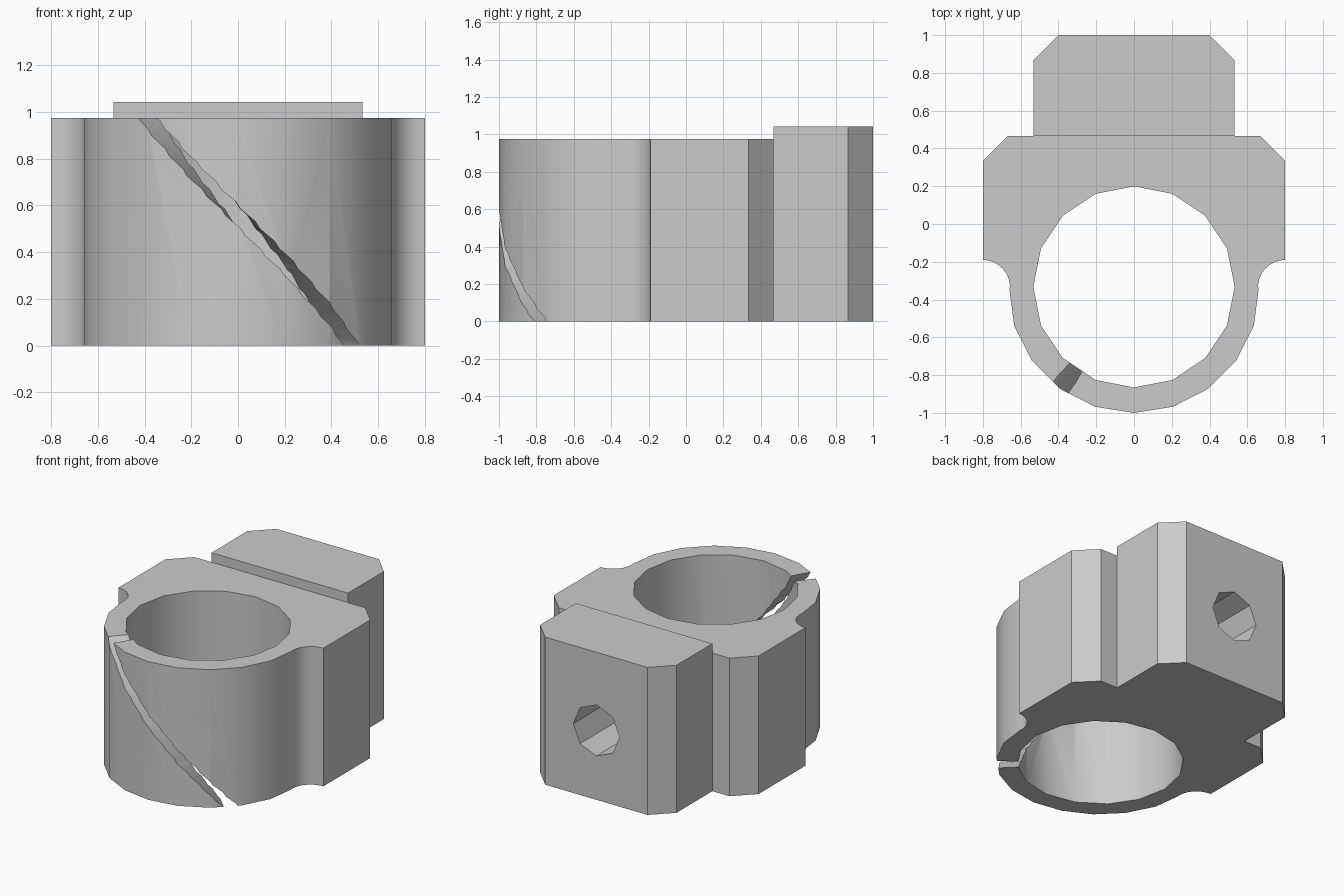
import bpy, bmesh
from math import sin, cos, radians, pi

if "Cube" in bpy.data.objects:
    bpy.data.objects.remove(bpy.data.objects["Cube"], do_unlink=True)

HEIGHT, BLOCK_HEIGHT = 0.975, 1.042
RING_Y, OUTER, INNER = -0.333, 0.667, 0.533

grey = bpy.data.materials.new("plain grey")
grey.use_nodes = True
grey.diffuse_color = (0.6, 0.6, 0.6, 1)
grey.node_tree.nodes["Principled BSDF"].inputs["Base Color"].default_value = (0.6, 0.6, 0.6, 1)


def finish(name, bm):
    bmesh.ops.recalc_face_normals(bm, faces=bm.faces)
    mesh = bpy.data.meshes.new(name)
    bm.to_mesh(mesh)
    bm.free()
    mesh.materials.append(grey)
    obj = bpy.data.objects.new(name, mesh)
    bpy.context.collection.objects.link(obj)
    return obj


def prism(name, outline, z0, z1):
    bm = bmesh.new()
    face = bm.faces.new([bm.verts.new((x, y, z0)) for x, y in outline])
    top = bmesh.ops.extrude_face_region(bm, geom=[face])["geom"]
    verts = [v for v in top if isinstance(v, bmesh.types.BMVert)]
    bmesh.ops.translate(bm, verts=verts, vec=(0, 0, z1 - z0))
    return finish(name, bm)


def mirrored(right):
    # right half outline runs from the front up to the back
    return right + [(-x, y) for x, y in reversed(right) if x > 0.001]


def circle(r, n, cy=0.0):
    return [(r * sin(2 * pi * i / n), cy - r * cos(2 * pi * i / n)) for i in range(n)]


def boolean(obj, other, operation):
    mod = obj.modifiers.new(operation.lower(), "BOOLEAN")
    mod.object, mod.operation, mod.solver = other, operation, "EXACT"
    bpy.context.view_layer.objects.active = obj
    bpy.ops.object.modifier_apply(modifier=mod.name)
    bpy.data.objects.remove(other, do_unlink=True)


# Clamp body: round front, concave fillets, chamfered shoulders
half = circle(OUTER, 20, RING_Y)[:5]
for i in range(9):
    a = radians(188 - 98 * i / 8)
    half.append((0.8 + 0.143 * cos(a), RING_Y + 0.143 * sin(a)))
half += [(0.8, 0.333), (0.667, 0.467)]
body = prism("clamp_body", mirrored(half), 0, HEIGHT)

# Taller mounting block at the back
block = prism("mounting_block",
              mirrored([(0.533, 0.467), (0.533, 0.867), (0.4, 1.0)]), 0, BLOCK_HEIGHT)
boolean(body, block, "UNION")

# Main bore
boolean(body, prism("bore_cutter", circle(INNER, 16, RING_Y), -0.2, 1.3), "DIFFERENCE")

# Blind eight-sided screw hole in the back
hole = prism("screw_hole_cutter", circle(0.18, 8), 0, 0.8)
hole.rotation_euler = (pi / 2, 0, 0)
hole.location = (0, 1.2, 0.49)
boolean(body, hole, "DIFFERENCE")

# Helical slit through the front wall
bm = bmesh.new()
rings = []
for i in range(15):
    z = -0.1 + 1.2 * i / 14
    mid = 47.5 - 83.5 * z / HEIGHT
    ring = []
    for r, side in ((0.42, -1), (0.42, 1), (0.8, 1), (0.8, -1)):
        a = radians(mid + side * 3.5)
        ring.append(bm.verts.new((r * sin(a), RING_Y - r * cos(a), z)))
    rings.append(ring)
for low, high in zip(rings, rings[1:]):
    for k in range(4):
        quad = (low[k], low[k - 1], high[k - 1], high[k])
        bm.faces.new(quad[:3])
        bm.faces.new((quad[0], quad[2], quad[3]))
bm.faces.new(rings[0])
bm.faces.new(rings[-1])
boolean(body, finish("slit_cutter", bm), "DIFFERENCE")

# Smooth round walls, crisp corners
bpy.ops.object.select_all(action="DESELECT")
body.select_set(True)
bpy.context.view_layer.objects.active = body
bpy.ops.object.shade_smooth_by_angle(angle=radians(30))
